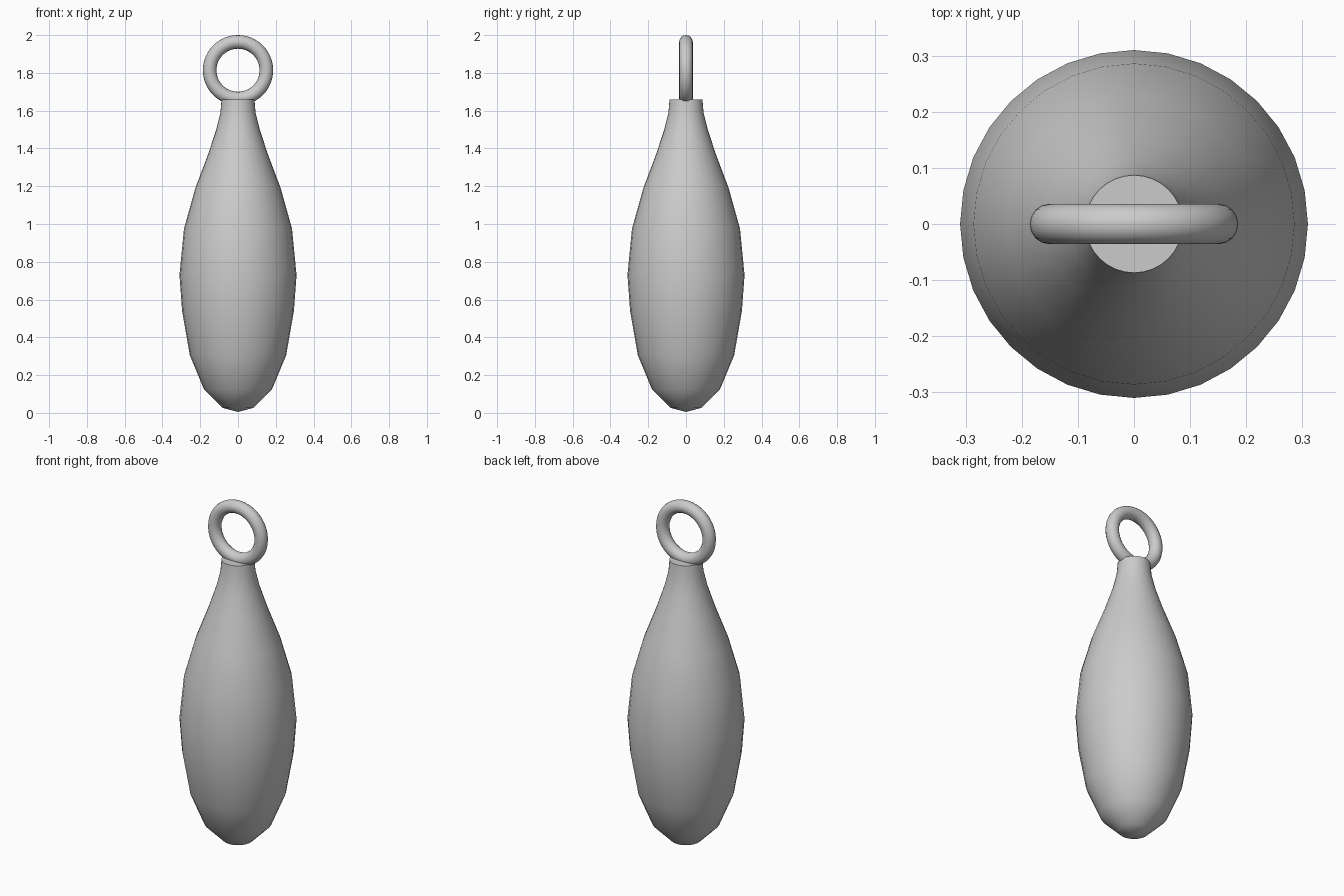
import bpy, bmesh
from math import pi, radians
from mathutils import Matrix

cube = bpy.data.objects.get("Cube")
if cube:
    bpy.data.objects.remove(cube, do_unlink=True)

# Plain grey metal shared by both parts
metal = bpy.data.materials.new("grey metal")
metal.use_nodes = True
grey = (0.6, 0.6, 0.6, 1)
metal.diffuse_color = grey
metal.node_tree.nodes["Principled BSDF"].inputs["Base Color"].default_value = grey


def finish(obj, name):
    obj.name = name
    obj.data.materials.append(metal)
    bpy.ops.object.select_all(action="DESELECT")
    obj.select_set(True)
    bpy.context.view_layer.objects.active = obj
    bpy.ops.object.shade_smooth_by_angle(angle=radians(45))


# Teardrop body: a (radius, height) profile spun about z, with a flat neck top
profile = [(0, 0.005), (0.083, 0.027), (0.18, 0.125), (0.255, 0.305),
           (0.296, 0.54), (0.31, 0.73), (0.286, 0.975), (0.226, 1.19),
           (0.158, 1.37), (0.115, 1.5), (0.093, 1.59), (0.087, 1.66), (0, 1.66)]
bm = bmesh.new()
verts = [bm.verts.new((r, 0, z)) for r, z in profile]
edges = [bm.edges.new(pair) for pair in zip(verts, verts[1:])]
bmesh.ops.spin(bm, geom=verts + edges, axis=(0, 0, 1), cent=(0, 0, 0),
               angle=2 * pi, steps=32)
bmesh.ops.remove_doubles(bm, verts=bm.verts, dist=0.0005)
bmesh.ops.recalc_face_normals(bm, faces=bm.faces)
mesh = bpy.data.meshes.new("body")
bm.to_mesh(mesh)
bm.free()
body = bpy.data.objects.new("body", mesh)
bpy.context.collection.objects.link(body)
finish(body, "body")

# Upright hanging ring sunk slightly into the neck
bpy.ops.mesh.primitive_torus_add(major_radius=0.15, minor_radius=0.036,
                                 major_segments=48, minor_segments=16)
ring = bpy.context.object
ring.data.transform(Matrix.Translation((0, 0, 1.814)) @ Matrix.Rotation(pi / 2, 4, "X"))
finish(ring, "hanging_ring")
